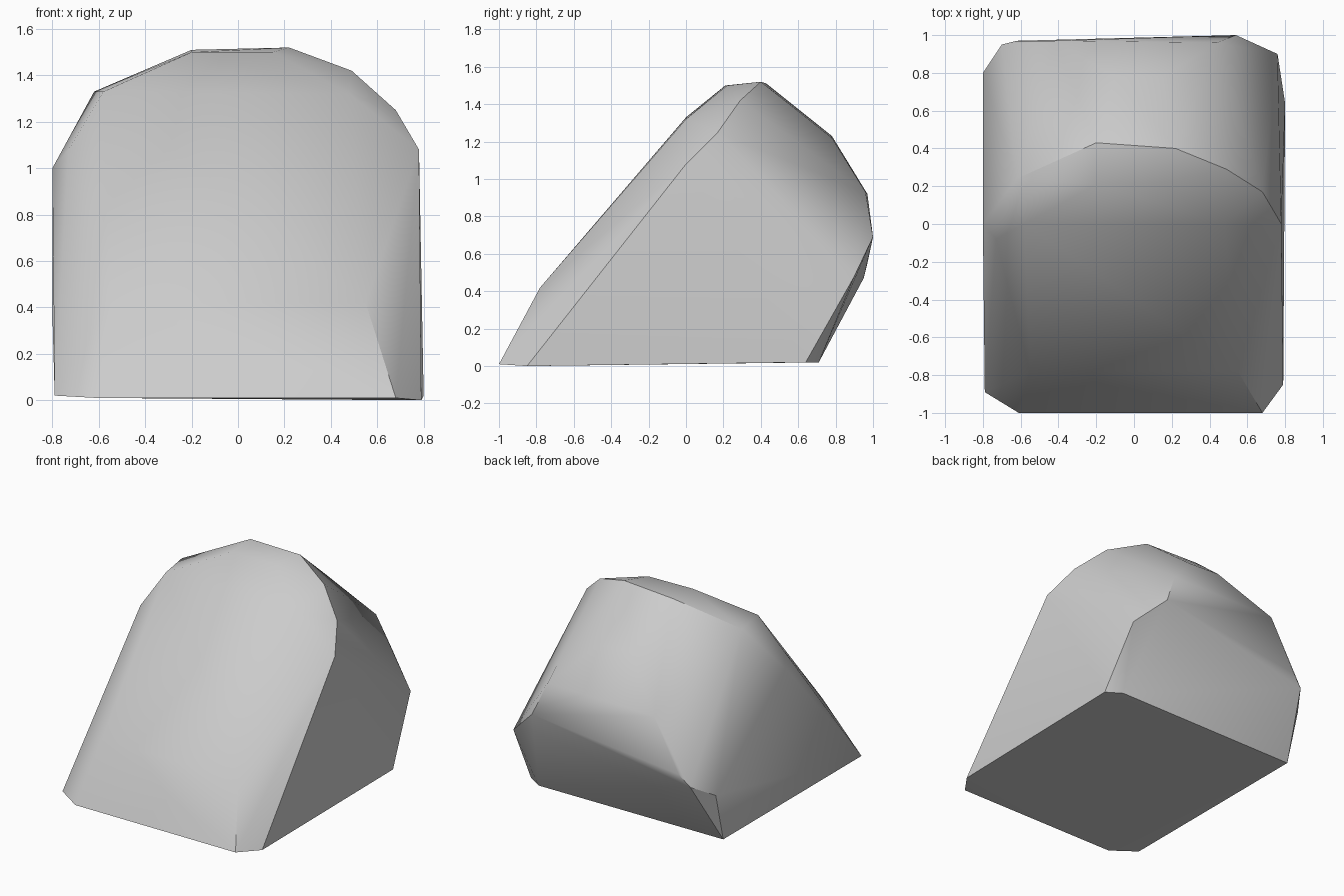
import bpy, bmesh, math

if "Cube" in bpy.data.objects:
    bpy.data.objects.remove(bpy.data.objects["Cube"], do_unlink=True)

# Stone colour
stone = bpy.data.materials.new("stone_grey")
stone.use_nodes = True
grey = (0.6, 0.6, 0.6, 1)
stone.diffuse_color = grey
stone.node_tree.nodes["Principled BSDF"].inputs["Base Color"].default_value = grey

# Corners of the boulder, grouped by area
base = [(-.79, -.89, .02), (-.61, -1, .01), (.68, -1, .01), (.79, -.85, 0),
        (.8, .64, .02), (.69, .71, .02), (-.79, .7, .02)]
ridge = [(-.8, 0, 1), (-.62, .24, 1.33), (-.2, .43, 1.51), (.22, .4, 1.52),
         (.49, .29, 1.42), (.68, .17, 1.25), (.78, 0, 1.08)]
front = [(-.55, -.78, .42), (.55, -.78, .42), (-.73, -.08, 1.08),
         (-.58, 0, 1.33), (.48, 0, 1.32), (-.2, .21, 1.5), (.15, .22, 1.5)]
back = [(.76, .9, .48), (.54, 1, .69), (.44, .96, .93), (-.42, .97, .92),
        (-.62, .97, .55), (-.7, .95, .47), (-.8, .8, .38), (-.1, .78, 1.23), (.15, .78, 1.22)]

# Boulder as the hull of its corners
bm = bmesh.new()
for co in base + ridge + front + back:
    bm.verts.new(co)
hull = bmesh.ops.convex_hull(bm, input=bm.verts)
loose = {v for v in hull["geom_interior"] + hull["geom_unused"] if isinstance(v, bmesh.types.BMVert)}
bmesh.ops.delete(bm, geom=list(loose), context='VERTS')
bmesh.ops.recalc_face_normals(bm, faces=bm.faces)
mesh = bpy.data.meshes.new("boulder")
bm.to_mesh(mesh)
bm.free()
mesh.materials.append(stone)
boulder = bpy.data.objects.new("boulder", mesh)
bpy.context.collection.objects.link(boulder)

# Soft faces with crisp ridges
bpy.context.view_layer.objects.active = boulder
boulder.select_set(True)
bpy.ops.object.shade_smooth_by_angle(angle=math.radians(35))
